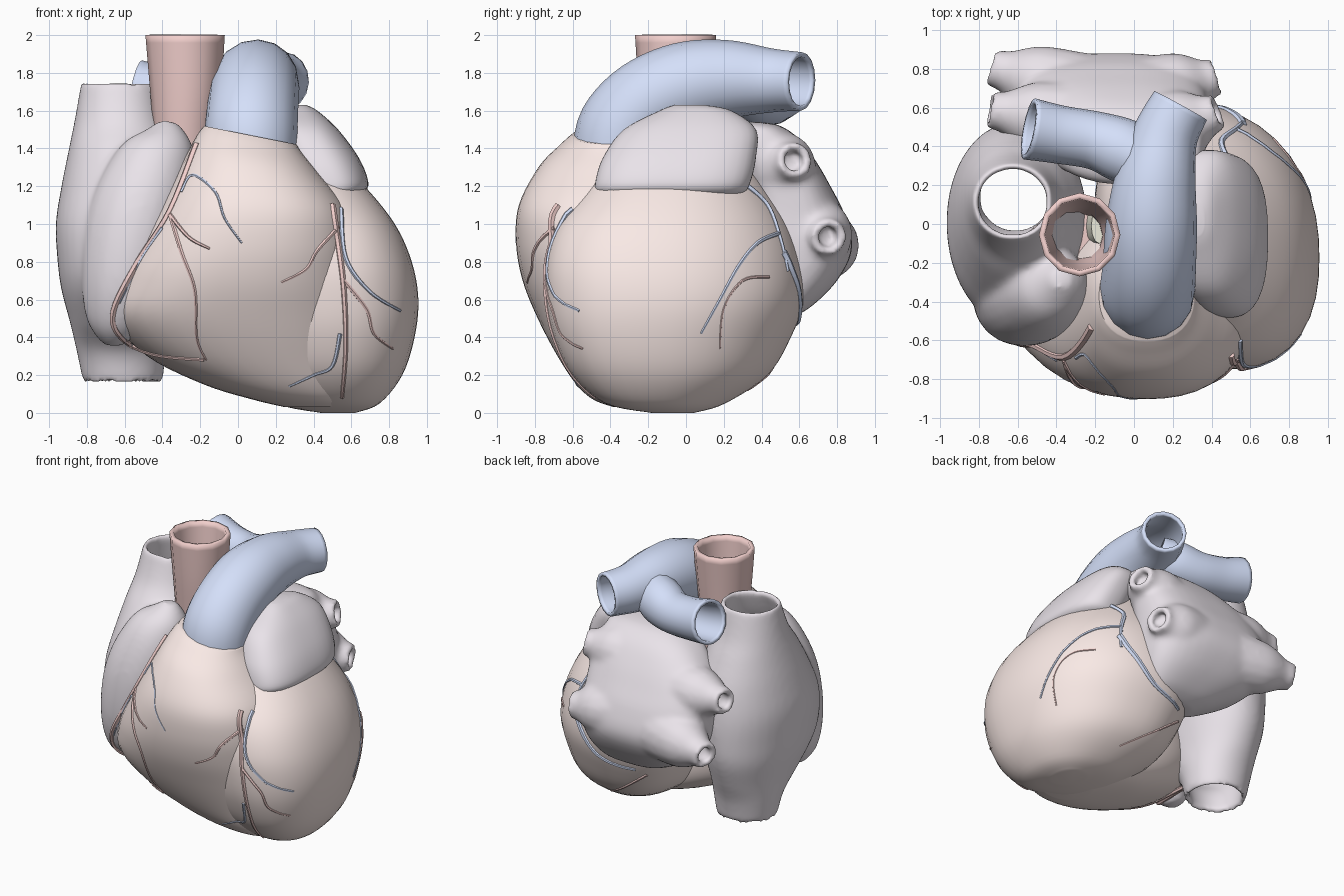
import bpy, math
from mathutils import Vector
from mathutils.bvhtree import BVHTree

if "Cube" in bpy.data.objects:
    bpy.data.objects.remove(bpy.data.objects["Cube"])


def material(name, rgb):
    m = bpy.data.materials.new(name)
    m.diffuse_color = (*rgb, 1)
    m.use_nodes = True
    m.node_tree.nodes["Principled BSDF"].inputs["Base Color"].default_value = m.diffuse_color
    return m


MUSCLE = material("muscle", (0.95, 0.82, 0.79))
ATRIUM = material("atrium_wall", (0.82, 0.77, 0.82))
RED = material("artery_red", (0.88, 0.62, 0.60))
BLUE = material("vein_blue", (0.66, 0.74, 0.95))
CREAM = material("valve_cream", (0.85, 0.84, 0.72))
bvh = {}


def spline(keys, steps):
    """Catmull-Rom through tuples of any length."""
    k = [keys[0]] + list(keys) + [keys[-1]]
    out = []
    for i in range(1, len(k) - 2):
        for s in range(steps):
            t = s / steps
            out.append([0.5 * (2 * b + (c - a) * t + (2 * a - 5 * b + 4 * c - d) * t * t
                        + (3 * b - a - 3 * c + d) * t ** 3)
                        for a, b, c, d in zip(*k[i - 1:i + 3])])
    return out + [list(keys[-1])]


def select(objects):
    bpy.ops.object.select_all(action='DESELECT')
    for ob in objects:
        ob.select_set(True)
    bpy.context.view_layer.objects.active = objects[0]


def skin(name, rings, mat, caps=True, wall=0.0, sharp=50):
    """Bridge equal rings into a smooth skin, capped or open with a wall."""
    n = len(rings[0])
    verts = [p for r in rings for p in r]
    faces = [(i * n + j, i * n + (j + 1) % n, (i + 1) * n + (j + 1) % n, (i + 1) * n + j)
             for i in range(len(rings) - 1) for j in range(n)]
    if caps:
        faces += [tuple(range(n))[::-1], tuple(range(len(verts) - n, len(verts)))]
    me = bpy.data.meshes.new(name)
    me.from_pydata(verts, [], faces)
    me.materials.append(mat)
    ob = bpy.data.objects.new(name, me)
    bpy.context.collection.objects.link(ob)
    bvh[name] = BVHTree.FromPolygons(verts, faces)
    if wall:
        mod = ob.modifiers.new("wall", 'SOLIDIFY')
        mod.thickness, mod.offset = wall, -1
    select([ob])
    bpy.ops.object.shade_smooth_by_angle(angle=math.radians(sharp))
    return ob


def loft(name, levels, mat, power=2.3, sides=40, steps=5, shear=0, tilt=0, **kw):
    """Stack of superellipses; each level is z, xmin, xmax, ymin, ymax."""
    rings = []
    for z, x0, x1, y0, y1 in spline(levels, steps):
        ring = []
        for j in range(sides):
            a = 2 * math.pi * j / sides
            c, s = math.cos(a), math.sin(a)
            q = (abs(c) ** power + abs(s) ** power) ** (-1 / power)
            dx = (x1 - x0) / 2 * c * q
            ring.append(((x0 + x1) / 2 + dx, (y0 + y1) / 2 + (y1 - y0) / 2 * s * q - shear * dx,
                         max(z, 0) + tilt * dx * (z / levels[-1][0]) ** 6))
        rings.append(ring)
    return skin(name, rings, mat, **kw)


def tube(name, keys, mat, sides=16, steps=5, **kw):
    """Sweep a circle along points x, y, z, radius."""
    pts = spline(keys, steps)
    pos = [Vector(p[:3]) for p in pts]
    rings, u = [], None
    for i, p in enumerate(pos):
        t = (pos[min(i + 1, len(pos) - 1)] - pos[max(i - 1, 0)]).normalized()
        u = t.orthogonal() if u is None else u - t * u.dot(t)
        u.normalize()
        v = t.cross(u)
        rings.append([p + pts[i][3] * (u * math.cos(2 * math.pi * j / sides)
                      + v * math.sin(2 * math.pi * j / sides)) for j in range(sides)])
    return skin(name, rings, mat, **kw)


def blend(objects):
    """Fuse parts into one softly flowing skin."""
    select(objects)
    bpy.ops.object.convert(target='MESH')
    bpy.ops.object.join()
    ob = bpy.context.view_layer.objects.active
    fuse = ob.modifiers.new("fuse", 'REMESH')
    fuse.mode, fuse.voxel_size, fuse.use_smooth_shade = 'VOXEL', .018, True
    soft = ob.modifiers.new("soften", 'SMOOTH')
    soft.factor, soft.iterations = .5, 12


# Ventricles: two overlapping bodies that leave the groove between them
loft("left_ventricle", [
    (0.0, .44, .62, -.18, .04), (.05, .2, .75, -.42, .2), (.2, -.03, .87, -.59, .42),
    (.4, -.15, .935, -.685, .54), (.6, -.2, .955, -.725, .61), (.8, -.2, .92, -.725, .6),
    (1.0, -.2, .83, -.66, .54), (1.2, -.15, .67, -.5, .42), (1.35, 0, .5, -.4, .3)],
    MUSCLE, shear=.2)
loft("right_ventricle", [
    (.03, .25, .58, -.38, -.05), (.07, .08, .62, -.49, .05), (.15, -.18, .64, -.58, .1),
    (.3, -.48, .64, -.68, .12), (.5, -.66, .64, -.785, .12), (.7, -.62, .63, -.865, .12),
    (.9, -.52, .62, -.9, .1), (1.1, -.4, .57, -.885, .05), (1.3, -.29, .43, -.78, 0),
    (1.42, -.22, .34, -.66, -.1), (1.47, -.18, .31, -.6, -.14)], MUSCLE, power=2.3, tilt=-.2)

# Right atrium running into the two open great veins
blend([loft("right_atrium", [
    (.16, -.82, -.4, -.06, .34), (.33, -.855, -.38, -.12, .38), (.48, -.89, -.36, -.3, .44),
    (.65, -.935, -.32, -.46, .5), (.8, -.955, -.28, -.52, .52), (1.0, -.965, -.25, -.5, .52),
    (1.2, -.935, -.25, -.41, .49), (1.4, -.895, -.32, -.28, .42), (1.55, -.865, -.38, -.16, .36),
    (1.75, -.83, -.42, -.08, .31)], ATRIUM, power=2.05, caps=False, wall=.035),
    tube("right_atrial_appendage", [
        (-.67, -.36, .36, .05), (-.65, -.38, .48, .16), (-.6, -.385, .7, .235),
        (-.54, -.36, 1.0, .265), (-.46, -.33, 1.25, .235), (-.39, -.3, 1.42, .165),
        (-.37, -.28, 1.54, .05)], ATRIUM, sides=24)])

# Left atrium and its flap
left_atrium = [loft("left_atrium", [
    (.5, -.1, .25, .34, .55), (.56, -.25, .32, .32, .66), (.7, -.48, .37, .3, .8),
    (.87, -.58, .39, .3, .88), (1.05, -.6, .385, .3, .84), (1.2, -.58, .385, .3, .765),
    (1.33, -.5, .38, .25, .69), (1.45, -.36, .36, .2, .6), (1.52, -.2, .32, .22, .5),
    (1.54, -.05, .2, .28, .4)], ATRIUM, power=2.8)]
loft("left_atrial_appendage", [
    (1.13, .32, .58, -.42, .2), (1.16, .29, .66, -.47, .3), (1.22, .27, .69, -.48, .34),
    (1.35, .22, .64, -.44, .37), (1.5, .2, .53, -.33, .37), (1.6, .22, .42, -.14, .24),
    (1.63, .28, .36, -.06, .1)], ATRIUM, power=2.6)

# Four pulmonary veins that widen into the atrium, with slightly flared mouths
for name, base, tip in [
        ("left_upper", (.1, .46, 1.28), (.44, .58, 1.34)),
        ("left_lower", (.1, .66, .95), (.43, .76, .93)),
        ("right_upper", (-.3, .52, 1.17), (-.75, .59, 1.2)),
        ("right_lower", (-.3, .68, .9), (-.74, .81, .87))]:
    b, e = Vector(base), Vector(tip)
    keys = [(*b.lerp(e, t), r) for t, r in ((0, .21), (.5, .18), (.82, .11), (.94, .1), (1, .095))]
    left_atrium.append(tube(name + "_pulmonary_vein", keys, ATRIUM, caps=False, wall=.045))
blend(left_atrium)

# Aorta, open on top, with its valve below
loft("aorta", [(1.15, -.41, -.13, -.2, .08), (1.4, -.44, -.13, -.22, .1),
               (1.7, -.465, -.09, -.25, .13), (2.0, -.49, -.07, -.27, .16)],
     RED, power=2, sides=12, caps=False, wall=.03, sharp=40)
loft("aortic_valve_floor", [(1.2, -.42, -.12, -.21, .09), (1.22, -.42, -.12, -.21, .09)],
     RED, power=2, sides=12, steps=1)
loft("aortic_valve_leaflet", [(1.2, -.25, -.13, -.12, .1), (1.35, -.22, -.14, -.1, .08)],
     CREAM, power=2, sides=12, steps=2)

# Pulmonary trunk curving back, with the branch to the other side
tube("pulmonary_trunk", [
    (.07, -.36, 1.36, .24), (.07, -.33, 1.5, .245), (.08, -.2, 1.64, .24), (.09, 0, 1.73, .235),
    (.11, .22, 1.765, .21), (.16, .45, 1.76, .17), (.24, .61, 1.755, .155)],
    BLUE, caps=False, wall=.025)
tube("right_pulmonary_artery", [
    (.06, .32, 1.74, .15), (-.06, .38, 1.7, .165), (-.2, .43, 1.67, .15),
    (-.38, .46, 1.68, .15), (-.54, .49, 1.71, .16)], BLUE, caps=False, wall=.025)

# Coronary vessels: 2D paths thrown onto the heart wall from one side
WALLS = ["left_ventricle", "right_ventricle", "right_atrium", "right_atrial_appendage", "left_atrium"]
VIEWS = {"front": (lambda a, z: (a, -3, z), (0, 1, 0)),
         "side": (lambda a, z: (3, a, z), (-1, 0, 0)),
         "back": (lambda a, z: (a, 3, z), (0, -1, 0))}


def vessel(name, view, path, mat, r=.013):
    place, ray = VIEWS[view]
    pts = spline(path, 6)
    keys = []
    for i, p in enumerate(pts):
        hits = [bvh[w].ray_cast(Vector(place(*p)), Vector(ray)) for w in WALLS]
        hits = [h for h in hits if h[0]]
        if hits:
            h = min(hits, key=lambda q: q[3])
            keys.append((*(h[0] - .1 * r * h[1]), r * (1 - .5 * i / len(pts))))
    if len(keys) > 2:
        tube(name, keys, mat, sides=6, steps=1)


vessel("right_coronary_artery", "front", [(-.22, 1.42), (-.36, 1.07), (-.53, .8), (-.66, .54),
       (-.62, .4), (-.45, .31), (-.18, .28)], RED, .022)
vessel("right_front_branch", "front", [(-.36, 1.05), (-.3, .85), (-.23, .65), (-.22, .4), (-.17, .28)], RED)
vessel("right_short_branch", "front", [(-.36, 1.05), (-.26, .93), (-.15, .87)], RED)
vessel("front_descending_artery", "front", [(.5, 1.1), (.53, .9), (.56, .65), (.57, .35), (.55, .08)], RED, .02)
vessel("septal_branch", "front", [(.53, .98), (.42, .86), (.36, .76), (.23, .69)], RED)
vessel("left_front_branch", "front", [(.56, .7), (.68, .55), (.72, .42), (.82, .34)], RED)
vessel("right_small_vein", "front", [(-.3, 1.17), (-.24, 1.26), (-.12, 1.17), (-.07, 1.03), (.02, .9)], BLUE, .01)
vessel("right_groove_vein", "front", [(-.4, .98), (-.51, .82), (-.63, .58)], BLUE, .012)
vessel("front_vein", "front", [(.545, 1.08), (.57, .82), (.7, .64), (.86, .54)], BLUE, .015)
vessel("apex_vein", "front", [(.54, .42), (.5, .25), (.4, .2), (.27, .14)], BLUE, .012)
vessel("great_vein", "side", [(.3, 1.22), (.43, 1.1), (.5, .92), (.54, .75)], BLUE, .02)
vessel("side_vein", "side", [(.49, .95), (.38, .9), (.28, .78), (.18, .6), (.08, .42)], BLUE, .013)
vessel("side_artery", "side", [(.44, .72), (.3, .7), (.2, .55), (.18, .34)], RED, .009)
vessel("back_sinus", "back", [(.56, .85), (.5, .72), (.32, .52), (.05, .45)], BLUE, .025)
vessel("back_descending_artery", "back", [(.0, .4), (.2, .25), (.4, .12)], RED, .012)
